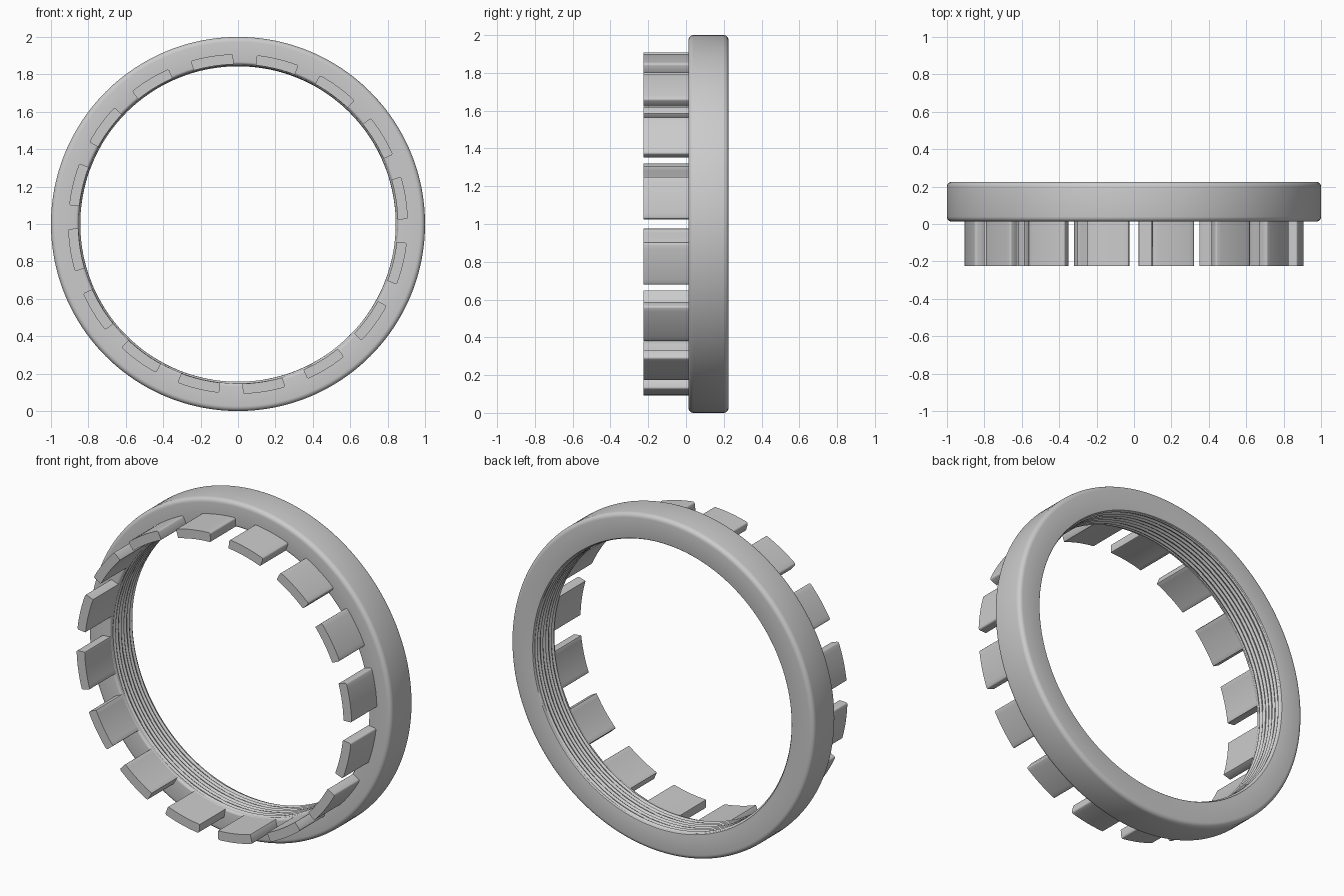
import bpy, bmesh, math

if "Cube" in bpy.data.objects:
    bpy.data.objects.remove(bpy.data.objects["Cube"])

CZ = 1.0                    # axis height
Y0, Y1 = 0.013, 0.225       # ring front and back
R_OUT, R_IN = 1.0, 0.852
PITCH, DEPTH = 0.026, 0.009
SEG = 192


def polar(r, y, a):
    return (r * math.cos(a), y, CZ + r * math.sin(a))


def fillet(cr, cy, rad, a0, a1, n=5):
    return [(cr + rad * math.cos(math.radians(a0 + (a1 - a0) * i / n)),
             cy + rad * math.sin(math.radians(a0 + (a1 - a0) * i / n))) for i in range(n + 1)]


def finish(bm, name, angle=30):
    bmesh.ops.recalc_face_normals(bm, faces=bm.faces)
    me = bpy.data.meshes.new(name)
    bm.to_mesh(me)
    bm.free()
    ob = bpy.data.objects.new(name, me)
    bpy.context.collection.objects.link(ob)
    bpy.ops.object.select_all(action='DESELECT')
    ob.select_set(True)
    bpy.context.view_layer.objects.active = ob
    bpy.ops.object.shade_smooth_by_angle(angle=math.radians(angle))
    return ob


# Ring: rounded section whose bore carries a fine helical thread
F = 0.026
outside = (fillet(R_IN + 0.015, Y0 + 0.015, 0.015, 180, 270)
           + fillet(R_OUT - F, Y0 + F, F, -90, 0)
           + fillet(R_OUT - F, Y1 - F, F, 0, 90)
           + fillet(R_IN + 0.006, Y1 - 0.006, 0.006, 90, 180, 3))
ya, yb, n_thread = Y1 - 0.008, Y0 + 0.017, 60
bm = bmesh.new()
rings = []
for s in range(SEG):
    a = 2 * math.pi * s / SEG
    pts = list(outside)
    for k in range(n_thread + 1):
        y = ya + (yb - ya) * k / n_thread
        phase = (y / PITCH + s / SEG) % 1.0
        ridge = max(0.0, 1 - abs(2 * phase - 1) * 1.15)
        fade = min(1.0, min(ya - y, y - yb) / 0.008)
        pts.append((R_IN - DEPTH * ridge * max(0.0, fade), y))
    rings.append([bm.verts.new(polar(r, y, a)) for r, y in pts])
n = len(rings[0])
for s in range(SEG):
    p, q = rings[s], rings[(s + 1) % SEG]
    for i in range(n):
        j = (i + 1) % n
        bm.faces.new((p[i], p[j], q[j], q[i]))
finish(bm, "threaded_ring")

# Teeth: curved tabs with rounded corners, projecting from the front
COUNT, SPAN = 16, math.radians(14.5)
T_IN, T_OUT = 0.854, 0.908
W = SPAN * T_OUT
c = 0.010


def tooth_outline():
    pts = []
    for i in range(11):                                   # outer arc
        pts.append((T_OUT, -W / 2 + c + (W - 2 * c) * i / 10))
    pts += [(T_OUT - c * (1 - math.cos(t)), W / 2 - c + c * math.sin(t))
            for t in (math.pi / 6, math.pi / 3, math.pi / 2)]
    e = 0.004
    pts += [(T_IN + e, W / 2), (T_IN + e * 0.3, W / 2 - e * 0.3)]
    for i in range(11):                                   # inner arc
        pts.append((T_IN, W / 2 - e - (W - 2 * e) * i / 10))
    pts += [(T_IN + e * 0.3, -W / 2 + e * 0.3), (T_IN + e, -W / 2)]
    pts += [(T_OUT - c * (1 - math.cos(t)), -W / 2 + c - c * math.sin(t))
            for t in (math.pi / 2, math.pi / 3, math.pi / 6)]
    return pts


for k in range(COUNT):
    mid = math.radians(8.9 + 360 / COUNT * k)
    bm = bmesh.new()
    face = bm.faces.new([bm.verts.new(polar(r, -0.225, mid + w / T_OUT)) for r, w in tooth_outline()])
    ext = bmesh.ops.extrude_face_region(bm, geom=[face], use_keep_orig=True)
    for g in ext["geom"]:
        if isinstance(g, bmesh.types.BMVert):
            g.co.y = Y0 + 0.02
    finish(bm, "tooth_%02d" % (k + 1), 40)
